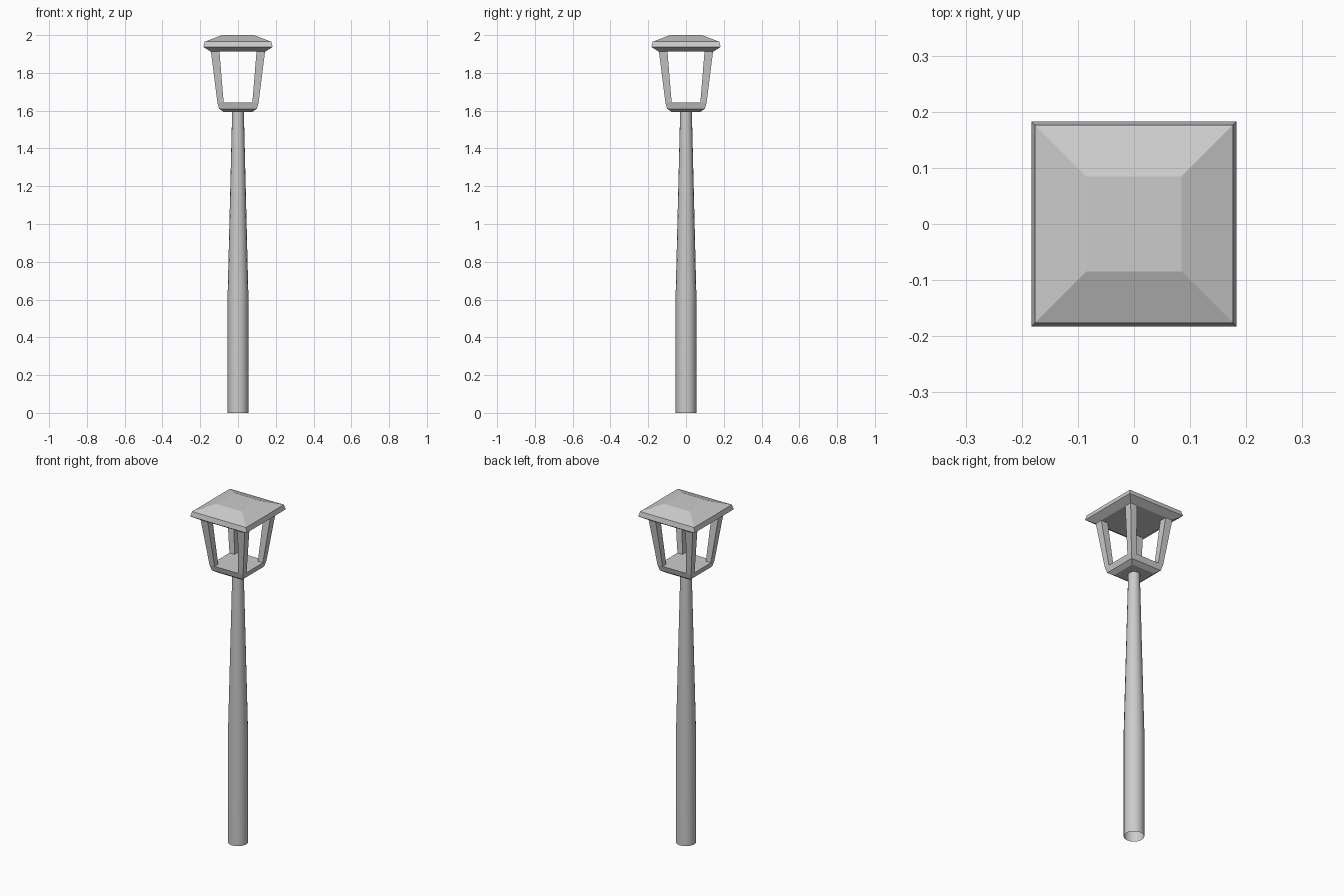
import bpy, bmesh, math

if "Cube" in bpy.data.objects:
    bpy.data.objects.remove(bpy.data.objects["Cube"])


def loft(name, rings, caps=(True, True)):
    """Skin a stack of equally sized point rings, listed bottom to top."""
    bm = bmesh.new()
    loops = [[bm.verts.new(p) for p in ring] for ring in rings]
    n = len(loops[0])
    for a, b in zip(loops, loops[1:]):
        for i in range(n):
            j = (i + 1) % n
            bm.faces.new((a[i], a[j], b[j], b[i]))
    if caps[0]:
        bm.faces.new(loops[0][::-1])
    if caps[1]:
        bm.faces.new(loops[-1])
    me = bpy.data.meshes.new(name)
    bm.to_mesh(me)
    bm.free()
    ob = bpy.data.objects.new(name, me)
    bpy.context.collection.objects.link(ob)
    return ob


def square(lo, hi, z):
    return [(lo, lo, z), (hi, lo, z), (hi, hi, z), (lo, hi, z)]


def circle(r, z, n=16):
    return [(r * math.cos(2 * math.pi * i / n), r * math.sin(2 * math.pi * i / n), z)
            for i in range(n)]


# Tapered round pole, open at the foot and hidden end
pole = loft("pole", [circle(r, z) for r, z in ((0.055, 0), (0.055, 0.62), (0.031, 1.595))],
            caps=(False, False))
for p in pole.data.polygons:
    p.use_smooth = True

# Lantern tray with a bevelled underside
loft("lantern_base", [square(-h, h, z) for h, z in
                      ((0.075, 1.593), (0.1, 1.61), (0.109, 1.643))])

# Four corner posts leaning outwards, mirrored from one
post = loft("corner_posts", [square(0.076, 0.109, 1.643), square(0.098, 0.143, 1.912)],
            caps=(False, False))
mirror = post.modifiers.new("mirror", "MIRROR")
mirror.use_axis = (True, True, False)
mirror.use_mirror_merge = False

# Hipped roof with a thin lip and a sloping underside
loft("roof", [square(-h, h, z) for h, z in
              ((0.143, 1.912), (0.183, 1.937), (0.176, 1.965), (0.085, 2.0))])
